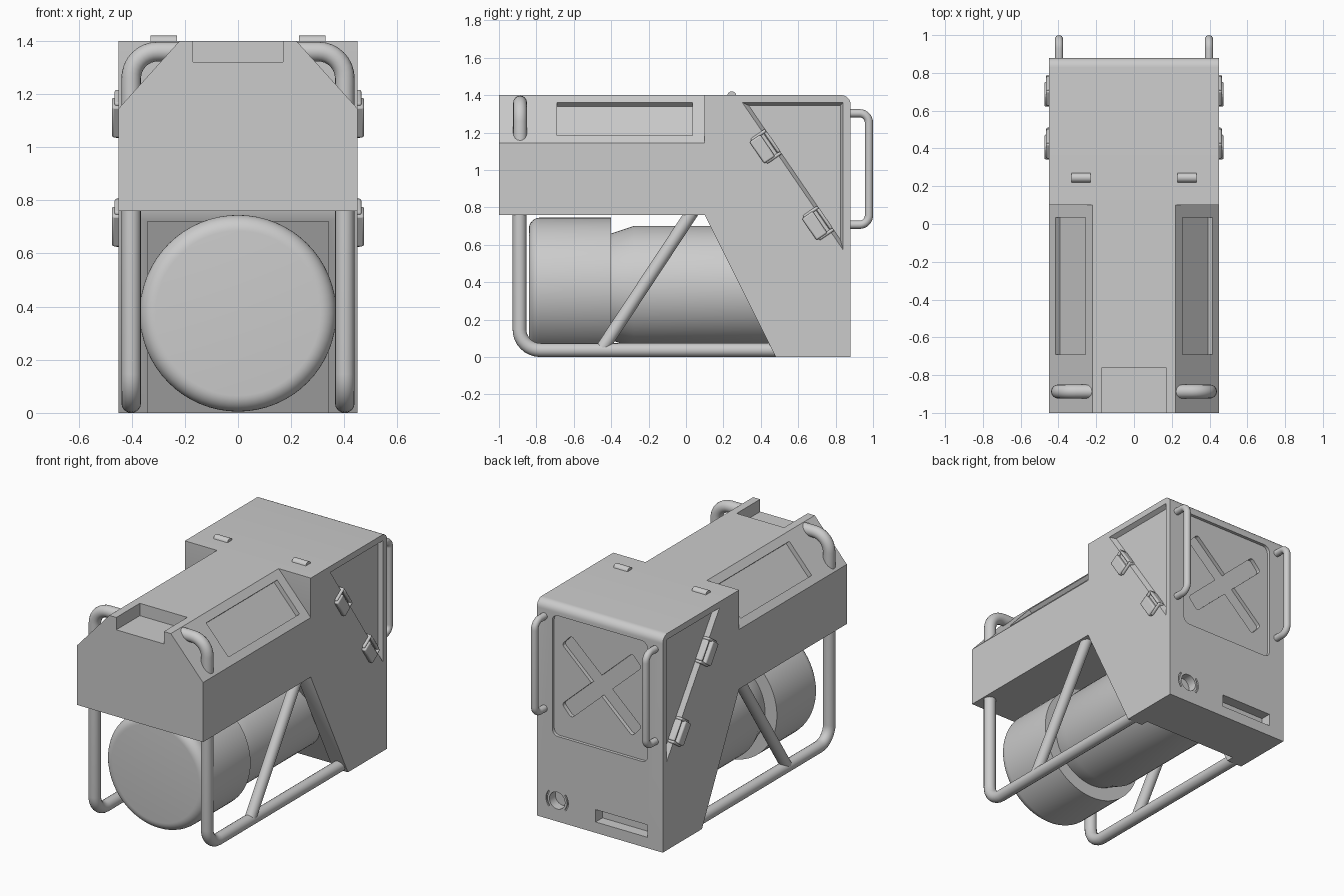
import bpy, bmesh
from math import sin, cos, pi, radians
from mathutils import Vector, Matrix

if "Cube" in bpy.data.objects:
    bpy.data.objects.remove(bpy.data.objects["Cube"])


def finish(name, bm):
    bmesh.ops.recalc_face_normals(bm, faces=bm.faces)
    me = bpy.data.meshes.new(name)
    bm.to_mesh(me)
    bm.free()
    ob = bpy.data.objects.new(name, me)
    bpy.context.collection.objects.link(ob)
    return ob


def prism(name, pts, axis, a, b, pts2=None):
    """Extrude a 2D outline: axis 'x' takes (y,z) points, axis 'y' takes (x,z)."""
    bm = bmesh.new()
    place = (lambda p, d: (d, p[0], p[1])) if axis == 'x' else (lambda p, d: (p[0], d, p[1]))
    A = [bm.verts.new(place(p, a)) for p in pts]
    B = [bm.verts.new(place(p, b)) for p in (pts2 or pts)]
    n = len(A)
    bm.faces.new(A)
    bm.faces.new(B[::-1])
    for i in range(n):
        bm.faces.new((A[i], B[i], B[(i + 1) % n], A[(i + 1) % n]))
    return finish(name, bm)


def activate(ob):
    bpy.ops.object.select_all(action='DESELECT')
    ob.select_set(True)
    bpy.context.view_layer.objects.active = ob


def smooth(ob):
    activate(ob)
    bpy.ops.object.shade_smooth_by_angle(angle=radians(30))


def cut(ob, cutter):
    m = ob.modifiers.new('cut', 'BOOLEAN')
    m.operation = 'DIFFERENCE'
    m.solver = 'EXACT'
    m.object = cutter
    activate(ob)
    bpy.ops.object.modifier_apply(modifier=m.name)
    bpy.data.objects.remove(cutter)


def rounded(x0, z0, x1, z1, r, n=5):
    out = []
    for cx, cz, a0 in ((x1 - r, z1 - r, 0), (x0 + r, z1 - r, 90), (x0 + r, z0 + r, 180), (x1 - r, z0 + r, 270)):
        out += [(cx + r * cos(radians(a0 + 90 * i / n)), cz + r * sin(radians(a0 + 90 * i / n)))
                for i in range(n + 1)]
    return out


def rotated(pts, angle, cx, cz):
    c, s = cos(angle), sin(angle)
    return [(cx + x * c - z * s, cz + x * s + z * c) for x, z in pts]


def tube(name, corners, radius, bend=0.1):
    """Pipe through the points with rounded right-angle bends."""
    P = [Vector(p) for p in corners]
    path = [P[0]]
    for i in range(1, len(P) - 1):
        d1, d2 = (P[i - 1] - P[i]).normalized(), (P[i + 1] - P[i]).normalized()
        c = P[i] + (d1 + d2) * bend
        path += [c - d2 * bend * cos(t * pi / 16) - d1 * bend * sin(t * pi / 16) for t in range(9)]
    path.append(P[-1])
    cu = bpy.data.curves.new(name, 'CURVE')
    cu.dimensions = '3D'
    cu.bevel_depth = radius
    cu.bevel_resolution = 6
    cu.use_fill_caps = True
    sp = cu.splines.new('POLY')
    sp.points.add(len(path) - 1)
    for q, p in zip(sp.points, path):
        q.co = (*p, 1)
    ob = bpy.data.objects.new(name, cu)
    bpy.context.collection.objects.link(ob)
    activate(ob)
    bpy.ops.object.convert(target='MESH')
    smooth(bpy.context.view_layer.objects.active)


def lathe(name, profile, z, steps=64):
    """Spin (radius, y) points around a y-aligned axis at height z."""
    bm = bmesh.new()
    vs = [bm.verts.new((r, y, z)) for r, y in profile]
    es = [bm.edges.new(e) for e in zip(vs, vs[1:])]
    bmesh.ops.spin(bm, geom=vs + es, cent=(0, 0, z), axis=(0, 1, 0), angle=2 * pi, steps=steps)
    bmesh.ops.remove_doubles(bm, verts=bm.verts, dist=1e-5)
    smooth(finish(name, bm))


# Rear housing with rounded top rear edge
arc = [(0.83 + 0.05 * sin(i * pi / 16), 1.35 + 0.05 * cos(i * pi / 16)) for i in range(9)]
housing = prism('rear_housing', [(0.10, 1.40)] + arc + [(0.88, 0), (0.48, 0), (0.10, 0.76)], 'x', -0.45, 0.45)
# Sloped front opening around the drum
cut(housing, prism('c', [(0, 0.72), (0.17, 0.72), (0.555, -0.05), (0, -0.05)], 'x', -0.34, 0.34))
# Triangular side recesses
outer = [(0.295, 1.363), (0.843, 1.363), (0.843, 0.562)]
inner = [(0.335, 1.345), (0.825, 1.345), (0.825, 0.628)]
for s in (-1, 1):
    cut(housing, prism('c', outer, 'x', s * 0.455, s * 0.422, inner))
# Rear panel recess with a cross pressed into it
cut(housing, prism('c', rounded(-0.34, 0.55, 0.34, 1.33, 0.04), 'y', 0.86, 0.95))
bar = rounded(-0.34, -0.05, 0.34, 0.05, 0.02, 3)
for ang in (0.74, -0.74):
    cut(housing, prism('c', rotated(bar, ang, 0, 0.95), 'y', 0.835, 0.95))
# Rear slot, round port and its arc grooves
cut(housing, prism('c', [(-0.34, 0.07), (0.03, 0.07), (0.03, 0.15), (-0.34, 0.15)], 'y', 0.81, 0.95))
cut(housing, prism('c', rounded(0.25, 0.08, 0.36, 0.19, 0.055, 8), 'y', 0.82, 0.95))
for a0 in (-0.7, pi - 0.7):
    ring = [(0.305 + r * cos(a0 + t * 0.175), 0.135 + r * sin(a0 + t * 0.175))
            for r, order in ((0.08, range(9)), (0.07, range(8, -1, -1))) for t in order]
    cut(housing, prism('c', ring, 'y', 0.87, 0.95))
smooth(housing)

# Upper front body with chamfered shoulders
body = prism('front_body', [(-0.45, 0.76), (0.45, 0.76), (0.45, 1.145), (0.22, 1.40), (-0.22, 1.40),
                            (-0.45, 1.145)], 'y', -1.0, 0.10)
# Top front notch
cut(body, prism('c', [(-0.17, 1.32), (0.17, 1.32), (0.17, 1.5), (-0.17, 1.5)], 'y', -1.1, -0.76))
# Shoulder recesses
A, B, n = Vector((0.255, 1.36)), Vector((0.415, 1.183)), Vector((0.743, 0.67))
quad = [A + n * 0.05, B + n * 0.05, B - n * 0.03, A - n * 0.03]
for s in (-1, 1):
    cut(body, prism('c', [(s * p.x, p.y) for p in quad], 'y', -0.69, 0.035))
smooth(body)

# Drum with rounded front edge, then the narrower barrel
edge = [(0.31 + 0.06 * sin(i * pi / 16), -0.78 - 0.06 * cos(i * pi / 16)) for i in range(9)]
lathe('drum', [(0, -0.84)] + edge + [(0.37, -0.40), (0.285, -0.40), (0.325, -0.28), (0.325, 0.55), (0, 0.55)], 0.375)

# Tubular frame, braces, handles, hinges and latches on both sides
d, up = Vector((0.564, -0.826)), Vector((0.826, 0.564))


def tilted_box(name, c, along, across, x0, x1):
    pts = [c + d * (i * along / 2) + up * (j * across / 2) for i, j in ((-1, -1), (1, -1), (1, 1), (-1, 1))]
    ob = prism(name, pts, 'x', x0, x1)
    m = ob.modifiers.new('bevel', 'BEVEL')
    m.width = 0.008
    m.segments = 2
    smooth(ob)


for s, side in ((-1, 'left'), (1, 'right')):
    x = s * 0.402
    tube(side + '_lower_frame', [(x, -0.89, 0.80), (x, -0.89, 0.037), (x, 0.52, 0.037)], 0.037, 0.11)
    tube(side + '_brace', [(x, 0.05, 0.80), (x, -0.445, 0.05)], 0.035)
    tube(side + '_front_handle', [(s * 0.20, -0.887, 1.36), (x, -0.887, 1.36), (x, -0.887, 1.10)], 0.037, 0.10)
    x = s * 0.397
    tube(side + '_rear_handle', [(x, 0.86, 1.303), (x, 0.978, 1.303), (x, 0.978, 0.707), (x, 0.86, 0.707)],
         0.022, 0.05)
    tube(side + '_hinge', [(s * 0.23, 0.245, 1.395), (s * 0.33, 0.245, 1.395)], 0.025)
    for i, c in enumerate((Vector((0.42, 1.12)), Vector((0.70, 0.71)))):
        tilted_box(f'{side}_latch_lever_{i}', c - up * 0.015, 0.14, 0.07, s * 0.42, s * 0.475)
        # Wire loop bridging the panel gap
        tilted_box(f'{side}_latch_hook_{i}', c + up * 0.05, 0.13, 0.018, s * 0.41, s * 0.465)
        for k in (-1, 1):
            tilted_box(f'{side}_latch_arm_{i}_{k}', c + up * 0.01 + d * (k * 0.072), 0.018, 0.095, s * 0.41, s * 0.465)
